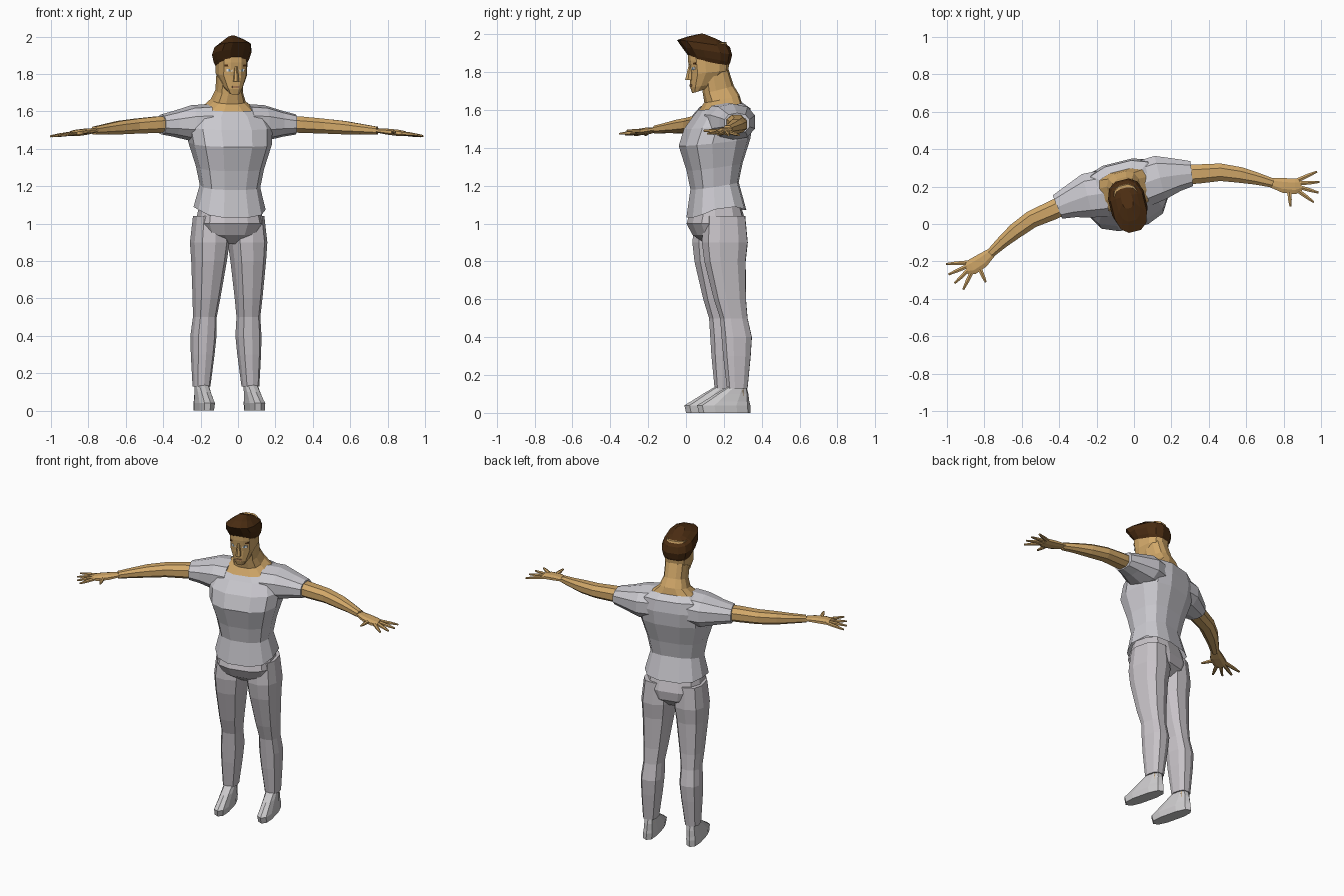
import bpy, bmesh, math
from mathutils import Matrix, Vector

cube = bpy.data.objects.get("Cube")
if cube:
    bpy.data.objects.remove(cube)


def material(name, *colour):
    made = bpy.data.materials.new(name)
    made.use_nodes = True
    made.diffuse_color = (*colour, 1)
    shader = made.node_tree.nodes["Principled BSDF"]
    shader.inputs["Base Color"].default_value = (*colour, 1)
    return made


SKIN = material("tan skin", .64, .39, .14)
HAIR = material("dark brown hair", .07, .026, .006)
SHIRT = material("pale grey shirt", .6, .59, .63)
TROUSERS = material("grey trousers", .57, .54, .57)
SHOES = material("light grey shoes", .6, .59, .6)
WHITE = material("eye white", .8, .8, .8)
IRIS = material("blue grey iris", .1, .2, .3)
LIPS = material("brown lips", .4, .2, .09)

# The symmetric body stands turned a little to its left
TURN = Matrix.Translation((-.05, .18, 0)) @ Matrix.Rotation(math.radians(14), 4, 'Z')


def loft(name, rings, mat, capped=True):
    """Join rings of points into a flat-shaded solid."""
    bm = bmesh.new()
    loops = [[bm.verts.new(point) for point in ring] for ring in rings]
    count = len(loops[0])
    for low, high in zip(loops, loops[1:]):
        for i in range(count):
            j = (i + 1) % count
            bm.faces.new((low[i], low[j], high[j], high[i]))
    if capped:
        bm.faces.new(loops[0])
        bm.faces.new(loops[-1])
    bmesh.ops.recalc_face_normals(bm, faces=bm.faces)
    bm.transform(TURN)
    mesh = bpy.data.meshes.new(name)
    bm.to_mesh(mesh)
    bm.free()
    mesh.materials.append(mat)
    bpy.context.collection.objects.link(bpy.data.objects.new(name, mesh))


def section(count, squareness):
    """Corners of a rounded square with unit half size."""
    corners = []
    for i in range(count):
        angle = math.tau * (i + .5) / count
        corners.append([math.copysign(abs(v) ** squareness, v)
                        for v in (math.cos(angle), math.sin(angle))])
    return corners


def stack(name, mat, rows, side=0, count=12, tilt=0, sag=0, capped=True):
    """Level rings given as height, half width, half depth and middle y.
    With a side, they follow the line of that leg."""
    rings = []
    for row, (z, wide, deep, y) in enumerate(rows):
        middle = side * (.14 - .04 * z)
        droop = 0 if row else sag
        rings.append([(middle + wide * c, y + deep * s, z + tilt * s - droop * abs(s))
                      for c, s in section(count, .75)])
    loft(name, rings, mat, capped)


def limb(name, mat, path, side, count=8, flat=.85):
    """Upright rings along a drooping arm, given as x, y and half width."""
    centres = [Vector((x, y, 1.54 - .07 * x * x)) for x, y, wide in path]
    rings = []
    for k, (x, y, wide) in enumerate(path):
        along = centres[min(k + 1, len(path) - 1)] - centres[max(k - 1, 0)]
        across = Vector((-along.y, along.x, 0)).normalized()
        ring = []
        for c, s in section(count, .85):
            point = centres[k] + wide * (across * c + Vector((0, 0, flat * s)))
            point.x *= side
            ring.append(point)
        rings.append(ring)
    loft(name, rings, mat)


def face_plate(name, mat, start, end, z, tall, side=1):
    """Thin strip that follows the curve of the face."""
    rings = []
    for x in (start, (start + end) / 2, end):
        y = 4 * x * x - .16
        rings.append([(side * x, y + .004 * c, z + tall * s)
                      for c, s in ((1, 1), (-1, 1), (-1, -1), (1, -1))])
    loft(name, rings, mat)


# Shirt body, open at the neck, with a drooping hem
stack("shirt", SHIRT, [
    (1.1, .19, .15, -.02),
    (1.2, .16, .12, -.03),
    (1.3, .18, .14, -.03),
    (1.43, .22, .18, -.03),
    (1.52, .23, .17, -.01),
    (1.59, .2, .14, .01),
    (1.62, .15, .11, 0)], tilt=.02, sag=.05, capped=False)

# Bare collar and neck
stack("neck", SKIN, [
    (1.61, .15, .11, 0),
    (1.66, .09, .09, .01),
    (1.71, .07, .08, -.01),
    (1.8, .07, .07, -.03)], tilt=.02)

# Head, nose and mouth
stack("head", SKIN, [
    (1.7, .03, .03, -.12),
    (1.73, .05, .07, -.09),
    (1.8, .08, .1, -.06),
    (1.87, .08, .11, -.06),
    (1.95, .07, .1, -.07)], tilt=.01)
stack("nose", SKIN, [(1.76, .016, .03, -.16), (1.84, .007, .01, -.16)], count=6)
face_plate("mouth", LIPS, -.02, .02, 1.73, .005)

# Hair swept to a peak over the forehead
stack("hair", HAIR, [
    (1.85, .08, .1, -.06),
    (1.87, .09, .11, -.06),
    (1.91, .1, .13, -.07),
    (1.95, .09, .14, -.09),
    (1.97, .06, .1, -.07),
    (1.985, .03, .05, -.05)], tilt=-.02)

# Trouser seat
stack("trouser_seat", TROUSERS, [
    (.89, .05, .07, 0),
    (.94, .15, .13, -.01),
    (1, .18, .15, -.02),
    (1.1, .16, .12, -.02)])

# Leg outline: height, half width and middle y
LEG = [(.13, .045, .06), (.3, .06, .06), (.4, .066, .06), (.5, .06, .045),
       (.6, .07, .025), (.8, .09, 0), (.9, .1, 0), (1.04, .09, 0)]

for label, side in (("left_", 1), ("right_", -1)):
    # Eye and brow
    face_plate(label + "eye", WHITE, .02, .05, 1.82, .007, side)
    face_plate(label + "iris", IRIS, .03, .04, 1.82, .0075, side)
    face_plate(label + "eyebrow", HAIR, .014, .06, 1.845, .005, side)

    # Sleeve and arm
    limb(label + "sleeve", SHIRT, [
        (.1, .01, .13), (.2, .02, .125), (.3, .01, .09), (.37, 0, .07)], side, 10, .77)
    limb(label + "arm", SKIN, [
        (.3, .01, .055), (.4, -.01, .055), (.52, -.03, .05),
        (.62, -.07, .045), (.7, -.11, .035), (.78, -.155, .026)], side)

    # Palm with digits fanned around its middle
    limb(label + "palm", SKIN, [
        (.77, -.15, .027), (.83, -.18, .042), (.89, -.2, .045), (.92, -.2, .036)], side, 8, .4)
    for i, digit in enumerate(("thumb", "index_finger", "middle_finger",
                               "ring_finger", "little_finger")):
        angle = math.radians(20 * i - 70 if i else -100)
        reach = .165 if i else .12
        limb(label + digit, SKIN, [
            (.86 + part * reach * math.cos(angle), part * reach * math.sin(angle) - .18, wide)
            for part, wide in ((.2, .013), (.7, .011), (1, .006))], side, 6)

    # Trouser leg, ankle and shoe
    stack(label + "trouser_leg", TROUSERS,
          [(z, wide, 1.25 * wide, y) for z, wide, y in LEG], side, 10)
    stack(label + "ankle", SKIN, [(z, .033, .04, .065) for z in (.09, .16)], side, 8)
    stack(label + "shoe", SHOES, [
        (0, .04, .14, -.01),
        (.04, .043, .145, -.015),
        (.06, .04, .125, 0),
        (.1, .037, .09, .03),
        (.14, .035, .05, .06)], side, 10)
